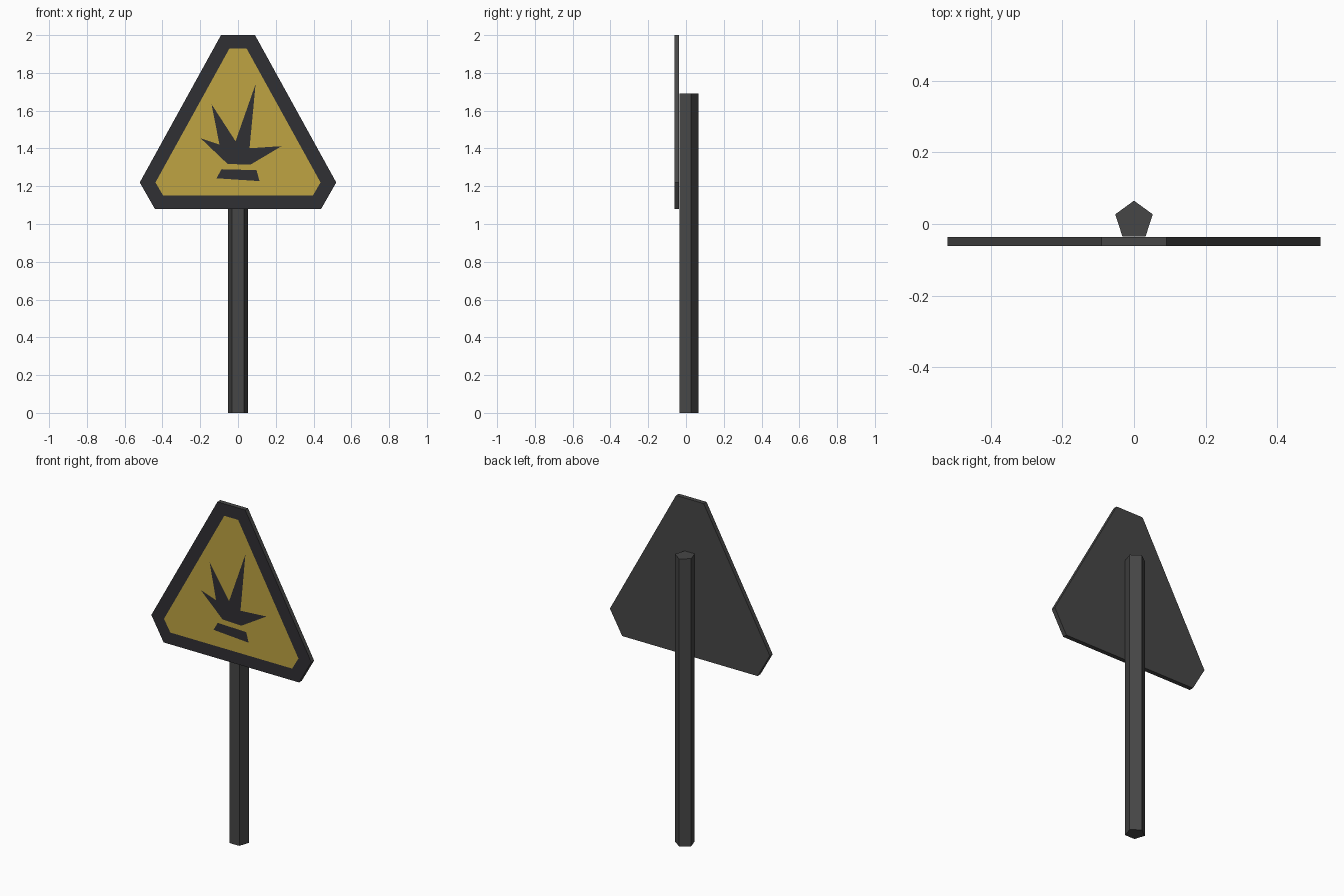
import bpy, bmesh, math

if "Cube" in bpy.data.objects:
    bpy.data.objects.remove(bpy.data.objects["Cube"])


def material(name, rgb):
    m = bpy.data.materials.new(name)
    m.diffuse_color = (*rgb, 1)
    m.use_nodes = True
    m.node_tree.nodes["Principled BSDF"].inputs["Base Color"].default_value = m.diffuse_color
    return m


GREY = material("dark_grey", (0.062, 0.062, 0.062))
BLACK = material("black", (0.03, 0.029, 0.034))
YELLOW = material("yellow", (0.52, 0.37, 0.055))


def finish(name, bm, mats):
    me = bpy.data.meshes.new(name)
    bm.to_mesh(me)
    bm.free()
    for m in mats:
        me.materials.append(m)
    ob = bpy.data.objects.new(name, me)
    bpy.context.collection.objects.link(ob)
    return ob


def panel(name, points, y, mats, depth=0):
    """Flat outline in the xz plane facing -y, optionally given depth to the back."""
    bm = bmesh.new()
    front = bm.faces.new([bm.verts.new((x, y, z)) for x, z in points])
    front.normal_update()
    if front.normal.y > 0:
        front.normal_flip()
    if depth:
        back = [bm.verts.new((v.co.x, y + depth, v.co.z)) for v in front.verts]
        fv = list(front.verts)
        n = len(fv)
        bm.faces.new(back[::-1])
        for i in range(n):
            j = (i + 1) % n
            bm.faces.new((fv[j], fv[i], back[i], back[j]))
        # front face uses the second material
        front.material_index = len(mats) - 1
    return finish(name, bm, mats)


def mirrored(half):
    return half + [(-x, z) for x, z in reversed(half)]


# Triangular board with cut corners, black on the front
panel("sign_board", mirrored([(0.09, 2.0), (0.52, 1.22), (0.44, 1.08)]),
      -0.062, [GREY, BLACK], 0.026)

# Yellow field
panel("yellow_field", mirrored([(0.045, 1.93), (0.437, 1.22), (0.396, 1.15)]),
      -0.063, [YELLOW])

# Hazard symbol: burst and the bar beneath it
panel("burst_symbol", [(-0.198, 1.454), (-0.098, 1.42), (-0.14, 1.634),
                       (-0.013, 1.438), (0.093, 1.74), (0.061, 1.401),
                       (0.23, 1.412), (0.066, 1.314), (-0.055, 1.318)],
      -0.064, [BLACK])
panel("symbol_bar", [(-0.087, 1.29), (0.098, 1.285), (0.114, 1.227), (-0.114, 1.242)],
      -0.064, [BLACK])

# Five-sided post with its flat side against the board
H, R = 1.69, 0.055
bm = bmesh.new()
ring = [bm.verts.new((R * math.cos(a), 0.01 + R * math.sin(a), 0))
        for a in (math.pi / 2 + i * math.tau / 5 for i in range(5))]
base = bm.faces.new(ring)
ext = bmesh.ops.extrude_face_region(bm, geom=[base], use_keep_orig=True)
bmesh.ops.translate(bm, vec=(0, 0, H),
                    verts=[g for g in ext["geom"] if isinstance(g, bmesh.types.BMVert)])
bmesh.ops.recalc_face_normals(bm, faces=bm.faces)
finish("post", bm, [GREY])
